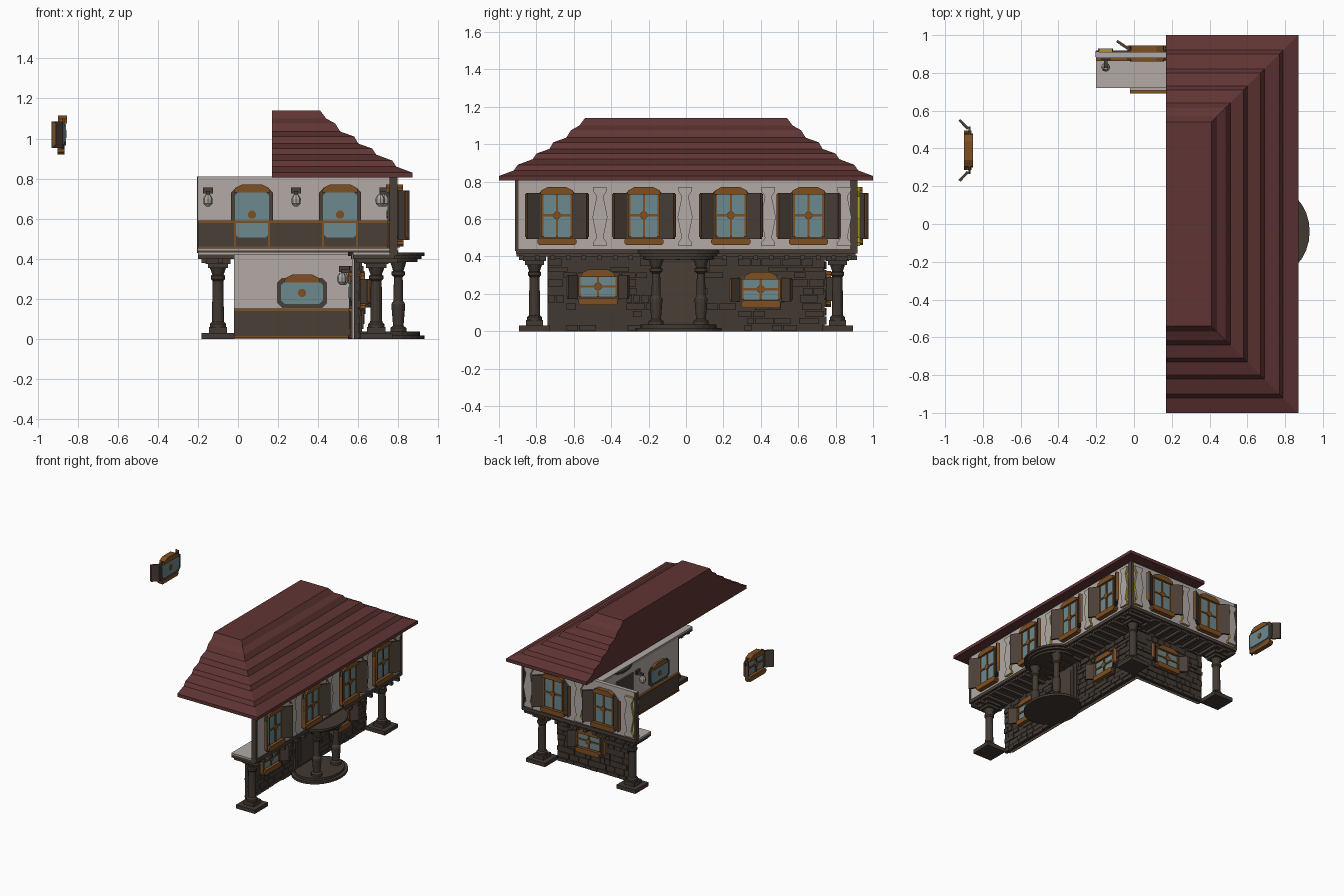
import bpy, bmesh, math, random
from mathutils import Matrix, Vector

if "Cube" in bpy.data.objects:
    bpy.data.objects.remove(bpy.data.objects["Cube"])

random.seed(4)


def material(name, r, g, b):
    m = bpy.data.materials.new(name)
    m.diffuse_color = [((c / 255 + 0.055) / 1.055) ** 2.4 for c in (r, g, b)] + [1]
    m.use_nodes = True
    m.node_tree.nodes["Principled BSDF"].inputs["Base Color"].default_value = m.diffuse_color
    return m


ROOF = material("maroon roof", 96, 52, 52)
PLASTER = material("pale plaster", 178, 170, 166)
STONE = material("dark stone", 66, 57, 50)
WOOD = material("dark wood", 74, 63, 55)
TRIM = material("orange wood", 126, 78, 34)
GLASS = material("teal glass", 108, 136, 141)
GOLD = material("gold", 172, 150, 32)

parts = {}


def get(name, mat):
    if name not in parts:
        parts[name] = (bmesh.new(), mat)
    return parts[name][0]


def frame(x, y, deg):
    """Wall frame: local x runs along the wall, local -y points out of it."""
    return Matrix.Translation((x, y, 0)) @ Matrix.Rotation(math.radians(deg), 4, 'Z')


def loft(name, mat, rings, M=Matrix()):
    bm = get(name, mat)
    vs = [[bm.verts.new(M @ Vector(p)) for p in r] for r in rings]
    n = len(vs[0])
    for a, b in zip(vs, vs[1:]):
        for i in range(n):
            bm.faces.new((a[i], a[(i + 1) % n], b[(i + 1) % n], b[i]))
    bm.faces.new(vs[0][::-1])
    bm.faces.new(vs[-1])


def plate(name, mat, M, pts, v0, v1):
    """Outline in (along, height), extruded from depth v0 to v1 outward."""
    loft(name, mat, [[(u, -v, z) for u, z in pts] for v in (v0, v1)], M)


def box(name, mat, M, u0, u1, v0, v1, z0, z1):
    plate(name, mat, M, [(u0, z0), (u1, z0), (u1, z1), (u0, z1)], v0, v1)


def lathe(name, mat, x, y, prof, n=12, sx=1, sy=1):
    loft(name, mat, [[(x + sx * r * math.cos(2 * math.pi * i / n),
                       y + sy * r * math.sin(2 * math.pi * i / n), z)
                      for i in range(n)] for r, z in prof])


def rounded(u, w, z0, z1, c):
    return [(u - w + c, z0), (u + w - c, z0), (u + w, z0 + c), (u + w, z1 - c),
            (u + w - c, z1), (u - w + c, z1), (u - w, z1 - c), (u - w, z0 + c)]


def window(name, M, u, w, z0, z1, back=-0.045):
    zc = (z0 + z1) / 2
    # casing, glass and cross bars
    plate(name + "_casing", WOOD, M, rounded(u, w + .02, z0 - .02, z1 + .02, .025), back + .006, .012)
    plate(name + "_glass", GLASS, M, rounded(u, w, z0, z1, .018), back, .017)
    box(name + "_bars", TRIM, M, u - .006, u + .006, .01, .024, z0, z1)
    box(name + "_bars", TRIM, M, u - w, u + w, .01, .024, zc - .006, zc + .006)
    plate(name + "_rosette", TRIM, M, rounded(u, .02, zc - .02, zc + .02, .012), back - .004, .028)
    for s in (-1, 1):
        e = u + s * w
        box(name + "_jambs", TRIM, M, min(e, e - s * .012), max(e, e - s * .012), .01, .024, z0, z1)
        # splayed shutter
        a, b = Vector((u + s * (w + .005), -.02)), Vector((u + s * .157, -.065))
        t = Vector((s * .008, .012))
        loft(name + "_shutters", WOOD,
             [[(p.x, p.y, z) for p in (a, b, b + t, a + t)] for z in (z0 - .012, z1 + .005)], M)
        loft(name + "_shutter_rails", TRIM,
             [[(p.x, p.y, z) for p in (b, b + t, b + t * 1.8, b + t * .8)] for z in (z0, z1)], M)
    # arched head and sill, visible on both sides
    head = [(u - .09, z1 - .004), (u + .09, z1 - .004), (u + .085, z1 + .018), (u + .05, z1 + .036),
            (u - .05, z1 + .036), (u - .085, z1 + .018)]
    plate(name + "_head", TRIM, M, head, back - .006, .034)
    plate(name + "_sill", TRIM, M, rounded(u, .105, z0 - .045, z0 - .006, .012), 0, .036)


def ornament(M, u):
    half = [(.036, .455), (.036, .475), (.018, .50), (.03, .56), (.04, .61),
            (.03, .66), (.018, .72), (.036, .75), (.036, .77)]
    pts = [(u + w, z) for w, z in half] + [(u - w, z) for w, z in reversed(half)]
    plate("ornament_edges", GOLD, M, pts, -.005, .016)
    plate("ornament_faces", PLASTER, M, pts, .016, .019)


def lamp(M, u, z, v):
    box("lamp_brackets", WOOD, M, u - .025, u + .025, v - .012, v, z + .035, z + .065)
    box("lamp_brackets", WOOD, M, u - .01, u + .01, v - .055, v, z + .03, z + .048)
    p = M @ Vector((u, -(v - .05), 0))
    lathe("lamp_globes", PLASTER, p.x, p.y, [(.008, z - .03), (.022, z - .015), (.024, z + .01), (.012, z + .03)], 8)


def wainscot(name, M, u0, u1, v, z0, z1):
    box(name, WOOD, M, u0, u1, v - .01, v, z0, z1)
    box(name + "_rail", TRIM, M, u0, u1, v - .016, v, z1, z1 + .012)
    box(name + "_rail", TRIM, M, u0, u1, v - .014, v, z0, z0 + .01)


# upper storey: right and back walls only, open to front and left
UR, UB = frame(.79, 0, 90), frame(0, .91, 180)
for nm, M, u0, u1, wins, orns in (
        ("right", UR, -.91, .91, (-.69, -.225, .24, .655), (-.46, -.005, .44, .845)),
        ("back", UB, -.79, .20, (-.51, -.07), (-.73, -.29, .15))):
    box("upper_wall_" + nm, PLASTER, M, u0, u1, -.03, 0, .43, .81)
    box("wall_base_" + nm, WOOD, M, u0, u1, -.035, .008, .415, .44)
    box("wall_end_" + nm, WOOD, M, u0 - .004, u0 + .014, -.033, .006, .43, .81)
    box("wall_end_" + nm, WOOD, M, u1 - .014, u1 + .004, -.025, .006, .43, .81)
    wainscot("upper_wainscot_" + nm, M, u0 + .03, u1, -.03, .45, .578)
    for u in wins:
        window("upper_window_" + nm, M, u, .085, .505, .735)
        for s in (-1, 1):
            box("upper_panel_trim_" + nm, TRIM, M, u + s * .085 - .005, u + s * .085 + .005,
                -.046, -.03, .455, .58)
    for u in orns:
        ornament(M, u)
        lamp(M, u, .69, -.03)

# lower storey: rough stone outside, plaster inside
LR, LB = frame(.60, 0, 90), frame(0, .74, 180)
for nm, M, u0, u1 in (("right", LR, -.74, .74), ("back", LB, -.60, .02)):
    box("stone_wall_" + nm, STONE, M, u0, u1, -.02, 0, 0, .42)
    box("inner_wall_" + nm, PLASTER, M, u0 + .02, u1, -.032, -.02, 0, .425)
    wainscot("lower_wainscot_" + nm, M, u0 + .03, u1, -.032, .005, .14)
    z = 0
    while z < .39:
        h, u = random.uniform(.03, .05), u0
        while u < u1 - .03:
            w = min(random.uniform(.04, .11), u1 - u)
            box("stones_" + nm, STONE, M, u + .003, u + w - .003, -.005,
                random.uniform(.001, .012), z + .003, min(z + h, .41) - .002)
            u += w
        z += h
window("lower_window_front", LR, -.47, .105, .185, .295)
window("lower_window_rear", LR, .40, .105, .17, .28)
window("lower_window_back", LB, -.32, .105, .175, .285)
for M, u in ((LB, -.53), (LR, -.2), (LR, .15), (LR, .62)):
    lamp(M, u, .30, -.032)

# detached window, hanging where the missing left wall would be
window("detached_window", frame(-.865, .39, -90), 0, .105, .965, 1.08, -.006)

# overhang floor, its dark soffit and joists
I = Matrix()
for x0, x1, y0, y1 in ((.575, .78, -.905, .72), (-.20, .78, .72, .905)):
    box("overhang_floor", PLASTER, I, x0, x1, -y0, -y1, .422, .434)
    box("overhang_soffit", WOOD, I, x0, x1, -y0, -y1, .40, .422)
for i in range(22):
    y = -.88 + i * .0835
    box("joists", WOOD, I, .59, .795, -y - .012, -y + .012, .38, .405)
for i in range(10):
    x = -.17 + i * .083
    box("joists", WOOD, I, x - .012, x + .012, -.915, -.73, .38, .405)

# corner columns
for x, y in ((-.10, .81), (.69, .81), (.69, -.81)):
    for r, z0, z1 in ((.082, 0, .03), (.045, .03, .06), (.05, .355, .375), (.062, .375, .40), (.078, .40, .425)):
        box("column_blocks", STONE, I, x - r, x + r, -y - r, -y + r, z0, z1)
    lathe("column_shafts", STONE, x, y, [(.04, .06), (.04, .075), (.03, .085), (.027, .29),
                                         (.036, .30), (.036, .315), (.028, .32), (.042, .36)])

# rounded porch with steps, canopy and two columns
PY = -.04
for nm, z0, z1, k in (("porch_step", 0, .018, 1), ("porch_step", .018, .036, .88),
                      ("porch_canopy", .385, .40, .82), ("porch_canopy", .40, .415, .92),
                      ("porch_canopy", .415, .432, 1)):
    lathe(nm, STONE, .74, PY, [(k, z0), (k, z1)], 28, .19, .23)
for s in (-1, 1):
    lathe("porch_columns", STONE, .80, PY + s * .12,
          [(.04, .03), (.04, .055), (.026, .065), (.034, .16), (.034, .175), (.024, .19),
           (.022, .31), (.034, .32), (.034, .335), (.026, .34), (.042, .39)])

# front door
box("door_frame", STONE, LR, PY - .13, PY + .13, 0, .02, .03, .40)
box("door_leaf", WOOD, LR, PY - .10, PY + .10, -.045, .026, .05, .365)
box("door_panel", WOOD, LR, PY - .075, PY + .075, 0, .031, .075, .34)

# stepped hip roof, cut off flat on the left
tiers = [(0, .805), (0, .83), (.08, .86), (.10, .89), (.18, .92), (.20, .95), (.27, .975),
         (.29, 1.01), (.36, 1.035), (.385, 1.075), (.43, 1.10), (.46, 1.14)]
loft("roof", ROOF, [[(.17, d - 1, z), (.87 - d, d - 1, z), (.87 - d, 1 - d, z), (.17, 1 - d, z)]
                    for d, z in tiers])

# turn the collected parts into objects
for name, (bm, mat) in parts.items():
    bmesh.ops.recalc_face_normals(bm, faces=bm.faces)
    me = bpy.data.meshes.new(name)
    bm.to_mesh(me)
    bm.free()
    me.materials.append(mat)
    bpy.context.collection.objects.link(bpy.data.objects.new(name, me))
